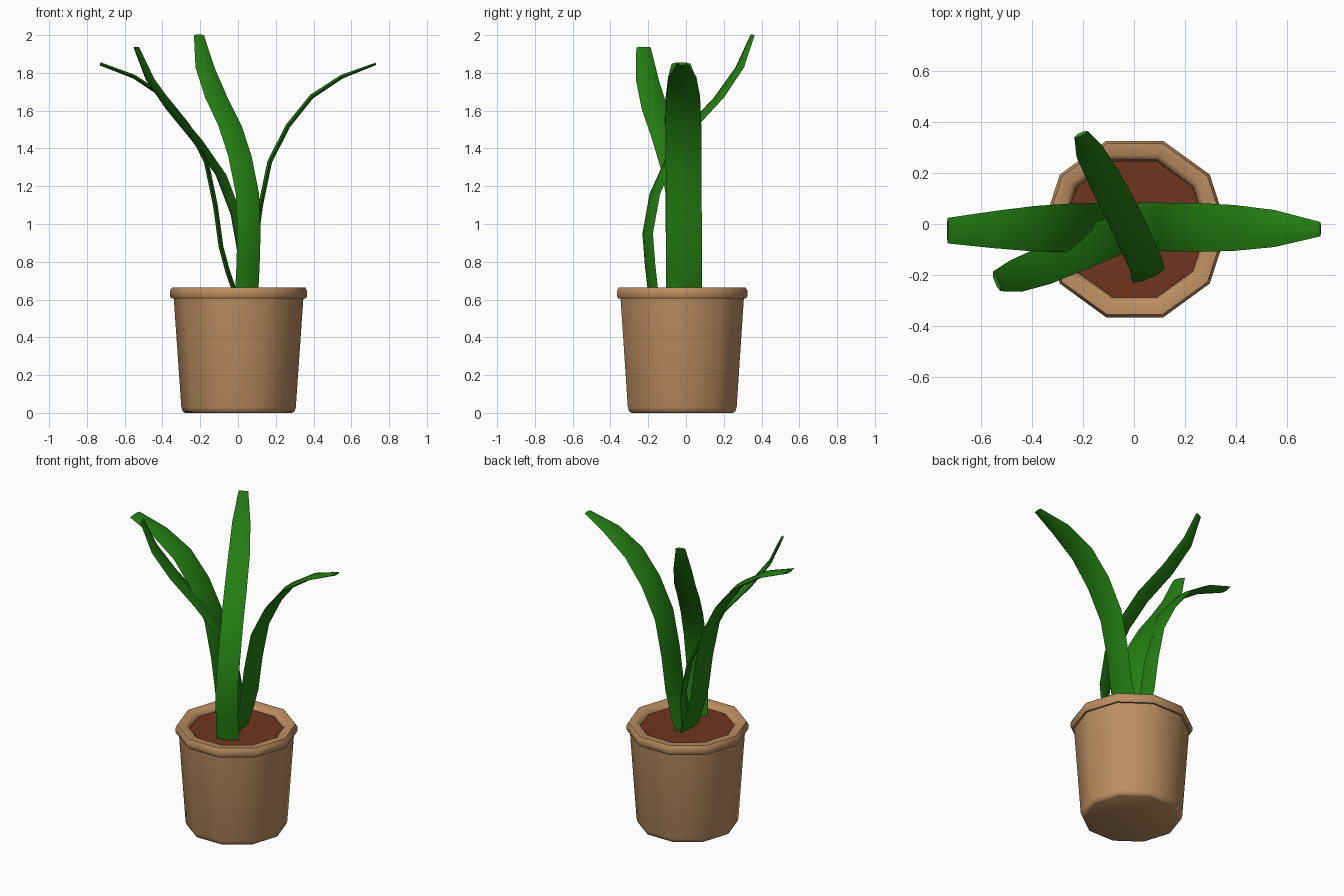
import bpy, math
from mathutils import Vector

if "Cube" in bpy.data.objects:
    bpy.data.objects.remove(bpy.data.objects["Cube"])


def material(name, rgb):
    m = bpy.data.materials.new(name)
    m.diffuse_color = (*rgb, 1)
    m.use_nodes = True
    m.node_tree.nodes["Principled BSDF"].inputs["Base Color"].default_value = m.diffuse_color
    return m


CLAY = material("clay", (0.50, 0.27, 0.12))
SOIL = material("soil", (0.16, 0.035, 0.014))
GREEN = material("leaf_green", (0.017, 0.21, 0.006))


def loft(name, rings, mat, angle):
    """Skin a stack of equal-sized rings and cap both ends."""
    n = len(rings[0])
    verts = [p for ring in rings for p in ring]
    faces = [(i * n + j, i * n + (j + 1) % n, (i + 1) * n + (j + 1) % n, (i + 1) * n + j)
             for i in range(len(rings) - 1) for j in range(n)]
    faces += [tuple(reversed(range(n))), tuple(range(len(verts) - n, len(verts)))]
    mesh = bpy.data.meshes.new(name)
    mesh.from_pydata(verts, [], faces)
    mesh.materials.append(mat)
    ob = bpy.data.objects.new(name, mesh)
    bpy.context.collection.objects.link(ob)
    bpy.ops.object.select_all(action='DESELECT')
    ob.select_set(True)
    bpy.context.view_layer.objects.active = ob
    bpy.ops.object.shade_smooth_by_angle(angle=math.radians(angle))
    return ob


def lathe(name, profile, mat):
    """Ten-sided turned form around the pot axis."""
    rings = [[(0.003 + r * math.cos(k * math.tau / 10), -0.02 + r * math.sin(k * math.tau / 10), z)
              for k in range(10)] for r, z in profile]
    return loft(name, rings, mat, 50)


def leaf(name, path, widths, across):
    """Thin lens-section blade along a path; across = horizontal width direction."""
    w = Vector(across).normalized()
    pts = [Vector(p) for p in path]
    section = [(-1, 0), (-0.45, -1), (0.45, -1), (1, 0), (0.45, 1), (-0.45, 1)]
    rings = []
    for i, p in enumerate(pts):
        t = (pts[min(i + 1, len(pts) - 1)] - pts[max(i - 1, 0)]).normalized()
        n = w.cross(t).normalized()
        half = widths[i] / 2
        thick = 0.004 + 0.09 * half
        rings.append([p + w * a * half + n * b * thick for a, b in section])
    ob = loft(name, rings, GREEN, 40)
    # consistent outward normals
    import bmesh
    bm = bmesh.new()
    bm.from_mesh(ob.data)
    bmesh.ops.recalc_face_normals(bm, faces=bm.faces)
    bm.to_mesh(ob.data)
    bm.free()
    return ob


# Pot with rounded foot and rolled rim, open at the top
lathe("pot", [(0.282, 0), (0.296, 0.008), (0.303, 0.03), (0.343, 0.605), (0.355, 0.605),
              (0.363, 0.618), (0.363, 0.645), (0.352, 0.665), (0.305, 0.665),
              (0.285, 0.65), (0.28, 0.62)], CLAY)
# Soil disc
lathe("soil", [(0.281, 0.615), (0.281, 0.638)], SOIL)

# Two mirrored arching leaves, left and right
arch = [(0.01, 0.62), (0.055, 0.75), (0.09, 0.88), (0.12, 1.1), (0.168, 1.33),
        (0.265, 1.52), (0.39, 1.675), (0.55, 1.78), (0.73, 1.848)]
leaf("right_leaf", [(x, -0.01 - 0.014 * x, z) for x, z in arch],
     [0.19] * 6 + [0.18, 0.145, 0.056], (0, 1, 0))
leaf("left_leaf", [(-x, -0.01 - 0.022 * x, z) for x, z in arch],
     [0.19] * 6 + [0.178, 0.145, 0.10], (0, 1, 0))

# Tall leaf rooted at the front, leaning back
leaf("tall_leaf",
     [(0.045, -0.172, 0.62), (0.053, -0.19, 0.78), (0.058, -0.203, 0.95), (0.05, -0.165, 1.16),
      (0.01, -0.075, 1.36), (-0.042, 0.035, 1.52), (-0.115, 0.175, 1.67),
      (-0.175, 0.285, 1.83), (-0.207, 0.352, 2.0)],
     [0.135] * 6 + [0.13, 0.11, 0.058], (0.91, 0.41, 0))

# Diagonal leaf leaning left and slightly forward
leaf("diagonal_leaf",
     [(0.02, -0.012, 0.62), (0.025, -0.01, 0.85), (-0.01, -0.02, 1.05), (-0.09, -0.052, 1.26),
      (-0.215, -0.105, 1.44), (-0.355, -0.165, 1.61), (-0.465, -0.205, 1.765),
      (-0.538, -0.225, 1.935)],
     [0.155] * 5 + [0.15, 0.13, 0.082], (0.37, -0.93, 0))
